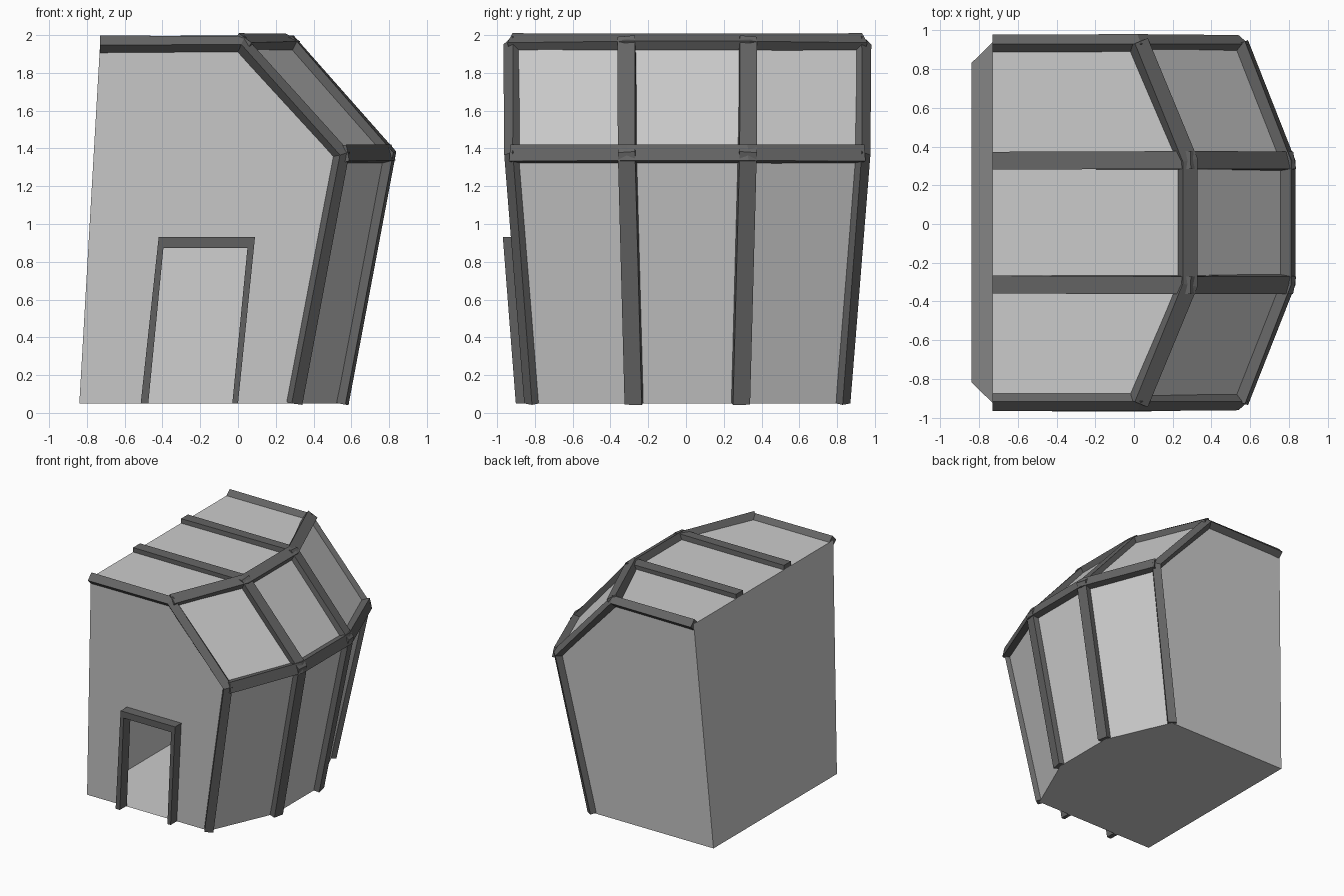
import bpy, bmesh
from mathutils import Vector

if "Cube" in bpy.data.objects:
    bpy.data.objects.remove(bpy.data.objects["Cube"], do_unlink=True)

Y0 = 0.007                      # body centre in depth
FLOOR, KNEE, ROOF = 0.05, 1.37, 1.957


def material(name, value):
    m = bpy.data.materials.new(name)
    m.use_nodes = True
    colour = (value, value, value, 1)
    m.diffuse_color = colour
    m.node_tree.nodes["Principled BSDF"].inputs["Base Color"].default_value = colour
    return m


panel_grey = material("light grey panel", 0.6)
beam_grey = material("dark grey beam", 0.13)


def finish(name, bm, mat):
    bmesh.ops.recalc_face_normals(bm, faces=bm.faces)
    mesh = bpy.data.meshes.new(name)
    bm.to_mesh(mesh)
    bm.free()
    mesh.materials.append(mat)
    ob = bpy.data.objects.new(name, mesh)
    bpy.context.collection.objects.link(ob)
    return ob


# Body outline: each level is (x at corner, y at corner, x at rib, y at rib, z)
levels = {
    "floor": (0.30, 0.825, 0.54, 0.28, FLOOR),
    "knee": (0.55, 0.928, 0.79, 0.315, KNEE),
    "top": (0.02, 0.932, 0.275, 0.32, ROOF),
}


def level_points(key):
    cx, cy, rx, ry, z = levels[key]
    return [Vector(p) for p in ((cx, Y0 - cy, z), (rx, Y0 - ry, z),
                                (rx, Y0 + ry, z), (cx, Y0 + cy, z))]


floor, knee, top = (level_points(k) for k in ("floor", "knee", "top"))
eave = [Vector((-0.73, p.y, ROOF)) for p in top]
base = [Vector((-0.84, p.y, FLOOR)) for p in (floor[0], floor[3])]
rows = [eave, top, knee, floor]


def front_wall_y(z):
    t = (z - FLOOR) / (KNEE - FLOOR)
    return floor[0].y + t * (knee[0].y - floor[0].y)


def on_front(x, z, out=0.0):
    return Vector((x, front_wall_y(z) - out, z))


# Hollow body shell with a doorway in the front wall
bm = bmesh.new()
grid = [[bm.verts.new(p) for p in row] for row in rows]
b_front, b_back = [bm.verts.new(p) for p in base]
for r in range(3):
    for c in range(3):
        bm.faces.new((grid[r][c], grid[r][c + 1], grid[r + 1][c + 1], grid[r + 1][c]))
door_hole = [(-0.48, FLOOR), (-0.405, 0.89), (0.07, 0.89), (-0.02, FLOOR)]
door = [bm.verts.new(on_front(*p)) for p in door_hole]
columns = [[grid[r][c] for r in range(4)] for c in (0, 3)]
bm.faces.new([b_front] + door + columns[0][::-1])
bm.faces.new([b_back] + columns[1][::-1])
bm.faces.new([b_front, b_back] + grid[0][::-1])
bm.faces.new([b_front] + door[::3] + grid[3] + [b_back])
bmesh.ops.recalc_face_normals(bm, faces=bm.faces)
bm.normal_update()
normals = [[v.normal.copy() for v in row] for row in grid]
finish("body_shell", bm, panel_grey)


# Square beams swept along the body edges with mitred joints
def beam(name, pts, nors, width, rise, sink=0.04):
    bm = bmesh.new()
    rings = []
    for i, p in enumerate(pts):
        dirs = [(pts[j + 1] - pts[j]).normalized()
                for j in (i - 1, i) if 0 <= j < len(pts) - 1]
        t = sum(dirs, Vector()).normalized()
        n = (nors[i] - t * nors[i].dot(t)).normalized()
        side = t.cross(n) * (width / 2)
        k = 1 / t.dot(dirs[0])
        rings.append([bm.verts.new(p + side * s + n * h * k)
                      for s, h in ((-1, -sink), (1, -sink), (1, rise), (-1, rise))])
    for a, b in zip(rings, rings[1:]):
        for j in range(4):
            bm.faces.new((a[j], a[(j + 1) % 4], b[(j + 1) % 4], b[j]))
    bm.faces.new(rings[0])
    bm.faces.new(rings[-1])
    finish(name, bm, beam_grey)


names = ("front_edge_beam", "front_rib", "back_rib", "back_edge_beam")
for c, name in enumerate(names):
    edge = c in (0, 3)
    beam(name, [row[c] for row in rows], [row[c] for row in normals],
         0.07 if edge else 0.092, 0.022 if edge else 0.038)
for r, name in ((1, "roof_cross_beam"), (2, "knee_cross_beam")):
    beam(name, rows[r], normals[r], 0.088, 0.034)

# Door frame standing proud of the front wall
outer = [(-0.515, FLOOR), (-0.42, 0.93), (0.09, 0.93), (0.0, FLOOR)]
inner = [(-0.475, FLOOR), (-0.395, 0.873), (0.05, 0.873), (-0.03, FLOOR)]
bm = bmesh.new()
loops = [[bm.verts.new(on_front(x, z, d)) for x, z in pts]
         for pts, d in ((outer, 0.083), (inner, 0.083), (inner, -0.01), (outer, -0.01))]
for i in range(4):
    a, b = loops[i], loops[(i + 1) % 4]
    for j in range(3):
        bm.faces.new((a[j], a[j + 1], b[j + 1], b[j]))
for j in (0, 3):
    bm.faces.new([loop[j] for loop in loops])
finish("door_frame", bm, beam_grey)
